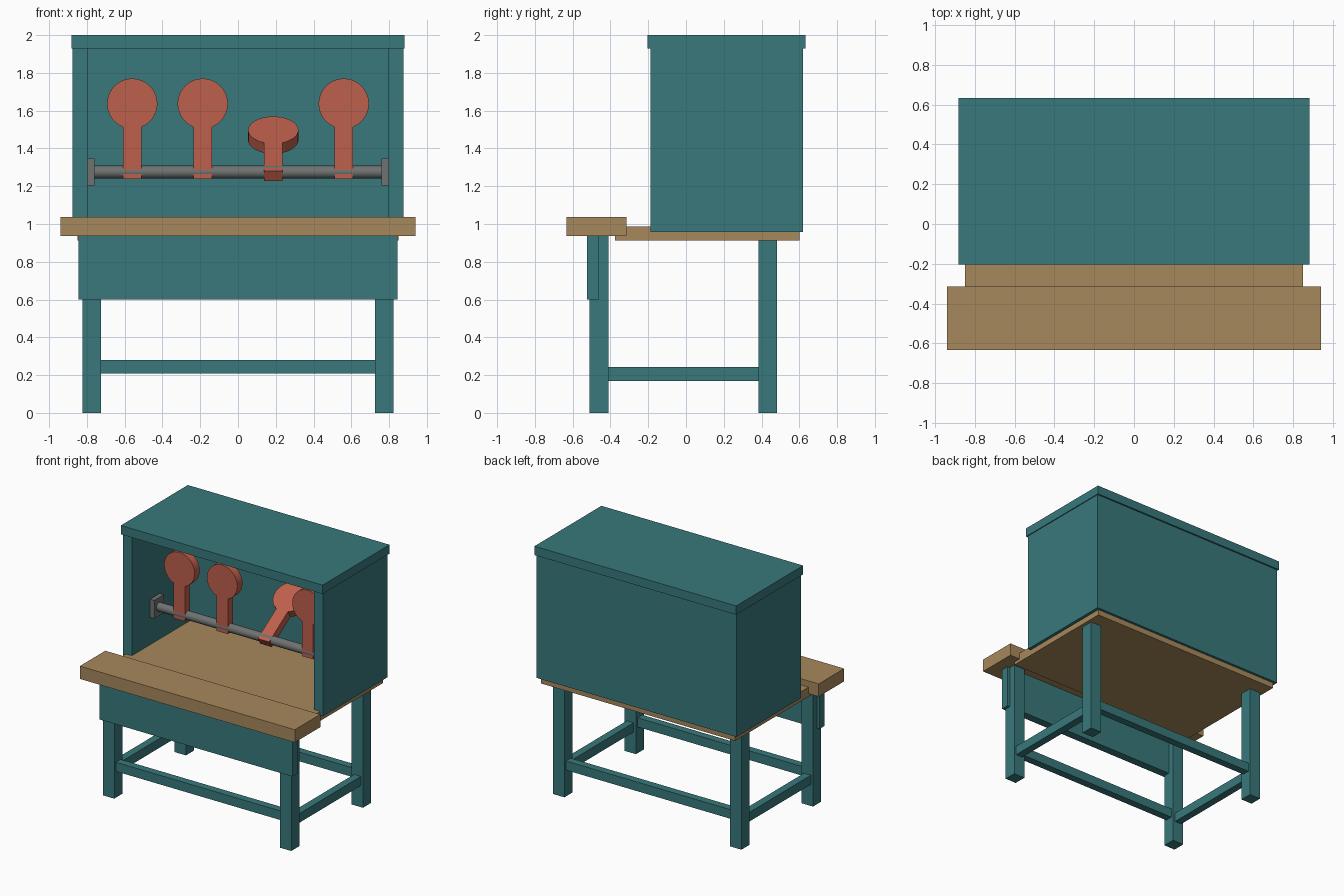
import bpy, bmesh, math

if "Cube" in bpy.data.objects:
    bpy.data.objects.remove(bpy.data.objects["Cube"])


def material(name, r, g, b):
    m = bpy.data.materials.new(name)
    m.diffuse_color = (r, g, b, 1)
    m.use_nodes = True
    m.node_tree.nodes["Principled BSDF"].inputs["Base Color"].default_value = m.diffuse_color
    return m


TEAL = material("teal_paint", 0.04, 0.19, 0.20)
WOOD = material("wood", 0.39, 0.25, 0.107)
RED = material("red_paint", 0.51, 0.115, 0.07)
STEEL = material("steel", 0.16, 0.165, 0.165)


def add_object(name, bm, mat):
    bmesh.ops.recalc_face_normals(bm, faces=bm.faces)
    mesh = bpy.data.meshes.new(name)
    bm.to_mesh(mesh)
    bm.free()
    mesh.materials.append(mat)
    ob = bpy.data.objects.new(name, mesh)
    bpy.context.collection.objects.link(ob)
    return ob


def box(name, xs, ys, zs, mat):
    """Box from its extents along each axis."""
    bm = bmesh.new()
    bmesh.ops.create_cube(bm, size=1)
    for v in bm.verts:
        v.co = [r[0] + (c + 0.5) * (r[1] - r[0]) for r, c in zip((xs, ys, zs), v.co)]
    return add_object(name, bm, mat)


def smooth(ob):
    bpy.ops.object.select_all(action='DESELECT')
    ob.select_set(True)
    bpy.context.view_layer.objects.active = ob
    bpy.ops.object.shade_smooth_by_angle(angle=math.radians(30))


def mirrored(a, b, side):
    return tuple(sorted((a * side, b * side)))


# Table: playing board, front counter and apron
box("table_board", (-0.85, 0.85), (-0.375, 0.60), (0.912, 0.987), WOOD)
box("front_counter", (-0.94, 0.94), (-0.633, -0.315), (0.936, 1.037), WOOD)
box("front_apron", (-0.845, 0.845), (-0.525, -0.46), (0.60, 0.94), TEAL)

# Legs, stretchers, cabinet sides and rod brackets, both sides
ROD_Y, ROD_Z = 0.10, 1.275
for side, label in ((-1, "left"), (1, "right")):
    leg_x = mirrored(0.725, 0.823, side)
    box(f"front_leg_{label}", leg_x, (-0.51, -0.41), (0, 0.94), TEAL)
    box(f"back_leg_{label}", leg_x, (0.385, 0.483), (0, 0.92), TEAL)
    box(f"side_stretcher_{label}", mirrored(0.745, 0.805, side),
        (-0.42, 0.395), (0.17, 0.243), TEAL)
    box(f"cabinet_side_{label}", mirrored(0.797, 0.875, side),
        (-0.187, 0.60), (0.957, 1.94), TEAL)
    box(f"rod_bracket_{label}", mirrored(0.76, 0.80, side),
        (ROD_Y - 0.06, ROD_Y + 0.06), (ROD_Z - 0.072, ROD_Z + 0.072), STEEL)

for name, y in (("front_stretcher", -0.46), ("back_stretcher", 0.434)):
    box(name, (-0.735, 0.735), (y - 0.03, y + 0.03), (0.208, 0.28), TEAL)

# Cabinet back and roof
box("cabinet_back", (-0.875, 0.875), (0.54, 0.62), (0.957, 1.94), TEAL)
box("cabinet_roof", (-0.882, 0.882), (-0.203, 0.633), (1.93, 2.0), TEAL)

# Pivot rod
bpy.ops.mesh.primitive_cylinder_add(vertices=24, radius=0.034, depth=1.56,
                                    location=(0, ROD_Y, ROD_Z),
                                    rotation=(0, math.pi / 2, 0))
rod = bpy.context.object
rod.name = "pivot_rod"
rod.data.materials.append(STEEL)
smooth(rod)


# Paddle targets: round head on a straight stem, pivoting on the rod
def target(name, x, tilt):
    head_z, radius, half_stem, half_depth = 0.362, 0.133, 0.05, 0.032
    start = math.asin(half_stem / radius)
    steps = 40
    pts = [(half_stem, -0.038)]
    for i in range(steps + 1):
        a = start + (2 * math.pi - 2 * start) * i / steps
        pts.append((radius * math.sin(a), head_z - radius * math.cos(a)))
    pts.append((-half_stem, -0.038))
    bm = bmesh.new()
    face = bm.faces.new([bm.verts.new((px, -half_depth, pz)) for px, pz in pts])
    ext = bmesh.ops.extrude_face_region(bm, geom=[face])
    bmesh.ops.translate(bm, vec=(0, 2 * half_depth, 0),
                        verts=[g for g in ext["geom"] if isinstance(g, bmesh.types.BMVert)])
    ob = add_object(name, bm, RED)
    ob.location = (x, ROD_Y, ROD_Z)
    ob.rotation_euler.x = -tilt
    smooth(ob)


# Third target is knocked back
for i, tilt in enumerate((0, 0, 1.0, 0)):
    target(f"target_{i + 1}", -0.56 + 0.3733 * i, tilt)
